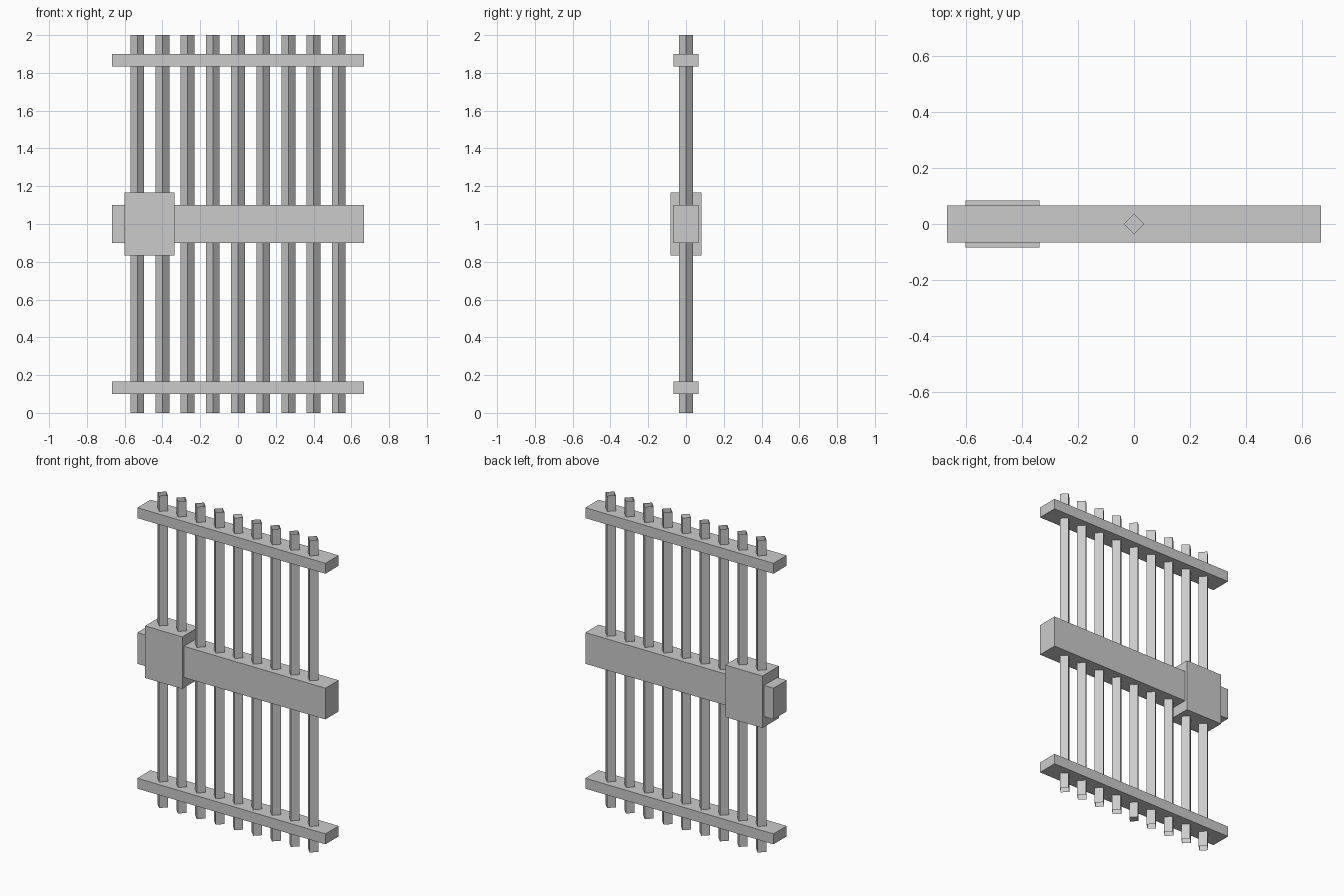
import bpy
import bmesh
import math

if "Cube" in bpy.data.objects:
    bpy.data.objects.remove(bpy.data.objects["Cube"])


def box(name, x0, x1, half_y, z0, z1):
    bpy.ops.mesh.primitive_cube_add(size=1, location=((x0 + x1) / 2, 0, (z0 + z1) / 2))
    ob = bpy.context.object
    ob.name = name
    ob.scale = (x1 - x0, 2 * half_y, z1 - z0)
    bpy.ops.object.transform_apply(location=False, rotation=False, scale=True)
    return ob


def bar(name, x, capped):
    # Square bar turned 45 degrees; only the centre bar has closed ends
    bm = bmesh.new()
    bmesh.ops.create_cone(bm, cap_ends=capped, segments=4,
                          radius1=0.0365, radius2=0.0365, depth=2)
    # Put the corners on the x and y axes
    v = bm.verts[:][0]
    turn = -math.atan2(v.co.y, v.co.x)
    for v in bm.verts:
        r, a = math.hypot(v.co.x, v.co.y), math.atan2(v.co.y, v.co.x) + turn
        v.co.x, v.co.y = r * math.cos(a), r * math.sin(a)
    mesh = bpy.data.meshes.new(name)
    bm.to_mesh(mesh)
    bm.free()
    ob = bpy.data.objects.new(name, mesh)
    ob.location = (x, 0, 1)
    bpy.context.collection.objects.link(ob)


# Vertical bars
for i in range(-4, 5):
    bar(f"vertical_bar_{i + 5}", i * 0.1333, i == 0)

# Horizontal rails
W, D = 0.6667, 0.0667
box("bottom_rail", -W, W, D, 0.10, 0.1667)
box("middle_rail", -W, W, D, 0.90, 1.10)
box("top_rail", -W, W, D, 1.8333, 1.90)

# Lock housing
box("lock_box", -0.60, -0.3367, 0.0833, 0.8333, 1.1667)
